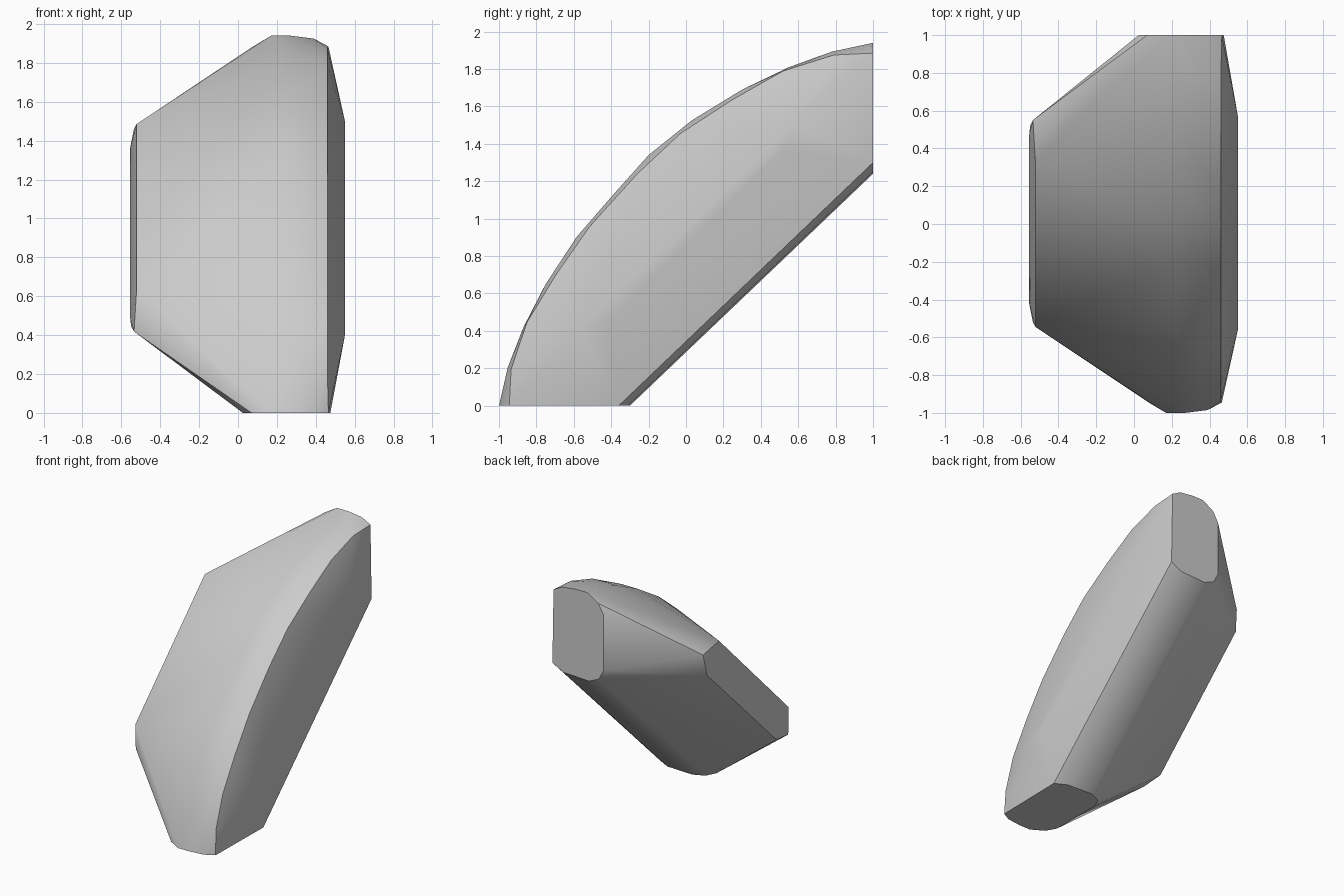
import bpy, bmesh, math

if "Cube" in bpy.data.objects:
    bpy.data.objects.remove(bpy.data.objects["Cube"])

stone = bpy.data.materials.new("plain grey")
stone.use_nodes = True
colour = (0.6, 0.6, 0.6, 1)
stone.diffuse_color = colour
stone.node_tree.nodes["Principled BSDF"].inputs["Base Color"].default_value = colour


def mirrored(p):
    """Swap the upper back end for the lower front end."""
    x, y, z = p
    return (x, 0.94 - z, 0.93 * (1 - y))


# rounded end cap, as (x, z) in the back plane
cap = [(.475, 1.30), (.38, 1.25), (.155, 1.24), (.065, 1.28), (.025, 1.36),
       (.025, 1.80), (.07, 1.88), (.17, 1.94), (.27, 1.94), (.39, 1.925), (.465, 1.885)]
half = [(x, 1, z) for x, z in cap]

# curved crest and the shoulder beside it, as (y, z)
crest = [(-.2, 1.34), (.03, 1.525), (.3, 1.69), (.55, 1.81), (.78, 1.893)]
half += [(x, y, z) for y, z in crest for x in (.22, .36)]
shoulder = [(-.26, 1.24), (-.03, 1.455), (.25, 1.637), (.52, 1.79), (.79, 1.875)]
half += [(.46, y, z) for y, z in shoulder]

# narrow flat on one side, broad ridge on the other
half += [(-.55, .52, 1.29), (-.535, .55, 1.46), (-.522, .33, 1.485), (-.555, .47, 1.36)]
half += [(.55, .57, 1.50), (.55, .52, 1.36)]

# wrap all the stations in one skin
bm = bmesh.new()
for p in half:
    bm.verts.new(p)
    bm.verts.new(mirrored(p))
hull = bmesh.ops.convex_hull(bm, input=bm.verts[:])
bmesh.ops.delete(bm, geom=[v for v in bm.verts if not v.link_faces], context='VERTS')
bmesh.ops.dissolve_limit(bm, angle_limit=math.radians(2), verts=bm.verts[:], edges=bm.edges[:])
bmesh.ops.recalc_face_normals(bm, faces=bm.faces[:])
low = min(v.co.z for v in bm.verts)
for v in bm.verts:
    v.co.z -= low
mesh = bpy.data.meshes.new("faceted_block")
bm.to_mesh(mesh)
bm.free()
block = bpy.data.objects.new("faceted_block", mesh)
mesh.materials.append(stone)
bpy.context.collection.objects.link(block)

# soft faces with crisp rims
bpy.context.view_layer.objects.active = block
block.select_set(True)
bpy.ops.object.shade_smooth_by_angle(angle=math.radians(35))
